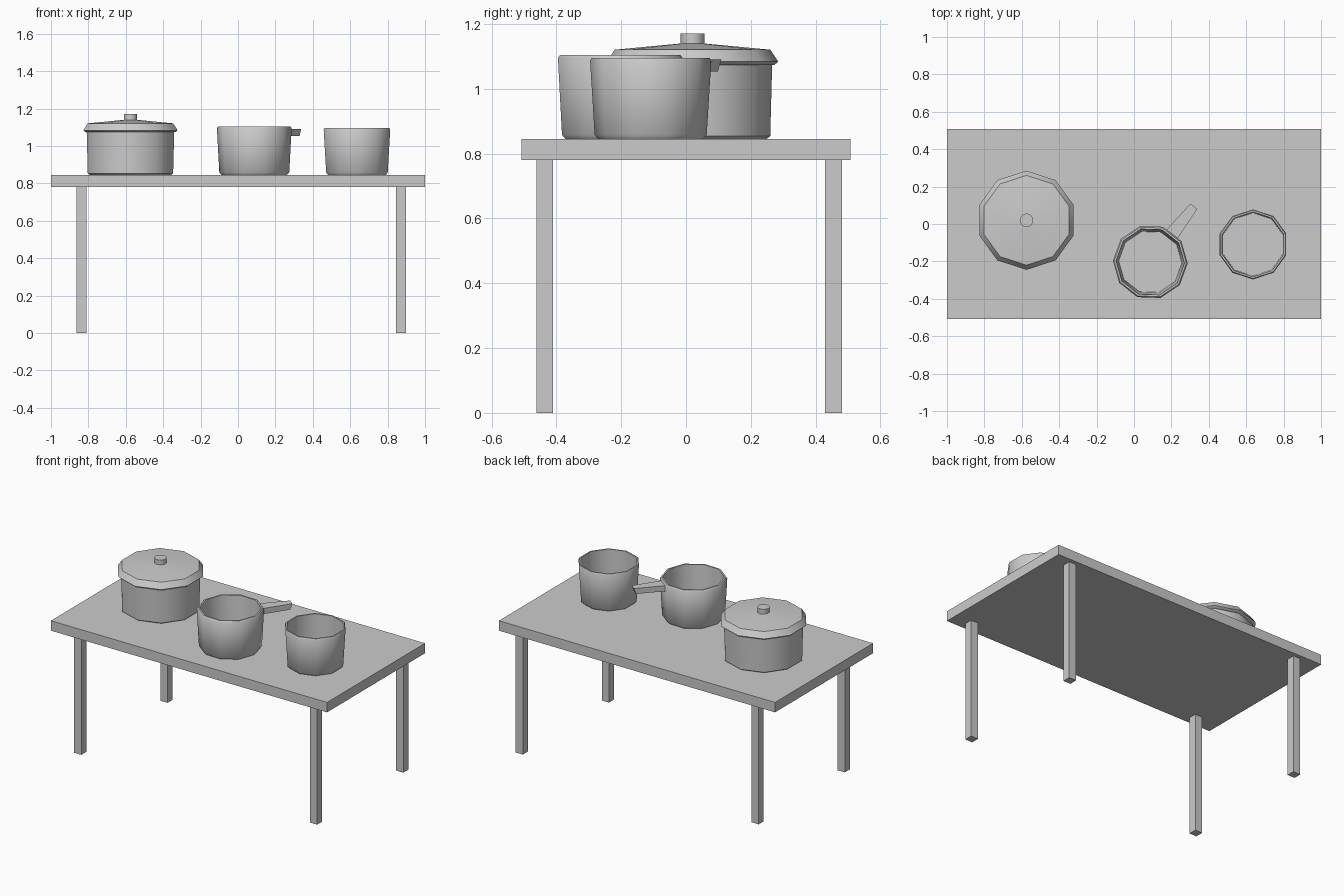
import bpy, bmesh, math
from mathutils import Matrix, Vector

if "Cube" in bpy.data.objects:
    bpy.data.objects.remove(bpy.data.objects["Cube"])


def finish(bm, name, angle=None):
    bmesh.ops.recalc_face_normals(bm, faces=bm.faces)
    me = bpy.data.meshes.new(name)
    bm.to_mesh(me)
    bm.free()
    ob = bpy.data.objects.new(name, me)
    bpy.context.collection.objects.link(ob)
    if angle:
        bpy.ops.object.select_all(action='DESELECT')
        ob.select_set(True)
        bpy.context.view_layer.objects.active = ob
        bpy.ops.object.shade_smooth_by_angle(angle=math.radians(angle))
    return ob


def box(name, lo, hi):
    lo, hi = Vector(lo), Vector(hi)
    bm = bmesh.new()
    mat = Matrix.Translation((lo + hi) / 2) @ Matrix.Diagonal((*(hi - lo), 1))
    bmesh.ops.create_cube(bm, size=1, matrix=mat)
    return finish(bm, name)


def lathe(name, x, y, profile, turn=18, sides=10):
    """Closed solid of revolution; profile of (radius, z), capped at both ends."""
    bm = bmesh.new()
    rings = []
    for r, z in profile:
        rings.append([bm.verts.new((x + r * math.cos(a), y + r * math.sin(a), z))
                      for a in (math.radians(turn) + math.tau * i / sides
                                for i in range(sides))])
    for a, b in zip(rings, rings[1:]):
        for i in range(sides):
            j = (i + 1) % sides
            bm.faces.new((a[i], a[j], b[j], b[i]))
    bm.faces.new(rings[0][::-1])
    bm.faces.new(rings[-1])
    return finish(bm, name, 40)


# Table
TOP = 0.845
box("table_top", (-1, -0.507, 0.78), (1, 0.507, TOP))
for xs, x in (("left", -0.837), ("right", 0.871)):
    for ys, y in (("front", -0.436), ("back", 0.455)):
        box(f"{ys}_{xs}_leg", (x - 0.026, y - 0.026, 0), (x + 0.026, y + 0.026, 0.78))

# Large pot with lid and knob
PX, PY = -0.575, 0.02
lathe("large_pot", PX, PY, [(0.228, TOP), (0.24, 0.854), (0.246, 1.078),
                            (0.23, 1.078), (0.224, 0.862)])
lathe("lid", PX, PY, [(0.225, 1.074), (0.252, 1.074), (0.265, 1.084),
                      (0.24, 1.121), (0.037, 1.14)])
lathe("lid_knob", PX, PY, [(0.037, 1.135), (0.037, 1.171)])

# Saucepan, turned so that one side faces the handle
SX, SY, AIM = 0.087, -0.203, 52
lathe("saucepan", SX, SY, [(0.175, TOP), (0.187, 0.858), (0.2, 1.096), (0.193, 1.105),
                           (0.183, 1.105), (0.169, 0.862)], AIM - 18)

# Tapering saucepan handle with a slanted tip
bm = bmesh.new()
bmesh.ops.create_cube(bm, size=1)
for v in bm.verts:
    tip, up = v.co.x > 0, v.co.z > 0
    v.co.x = (0.378 if up else 0.364) if tip else 0.184
    v.co.y *= 0.046 if tip else 0.076
    v.co.z = 1.09 if up else 1.053
bm.transform(Matrix.Translation((SX, SY, 0)) @ Matrix.Rotation(math.radians(AIM), 4, 'Z'))
finish(bm, "saucepan_handle")

# Small open pot
lathe("small_pot", 0.636, -0.109, [(0.162, TOP), (0.173, 0.858), (0.187, 1.087),
                                   (0.182, 1.096), (0.173, 1.096), (0.168, 0.86)])
